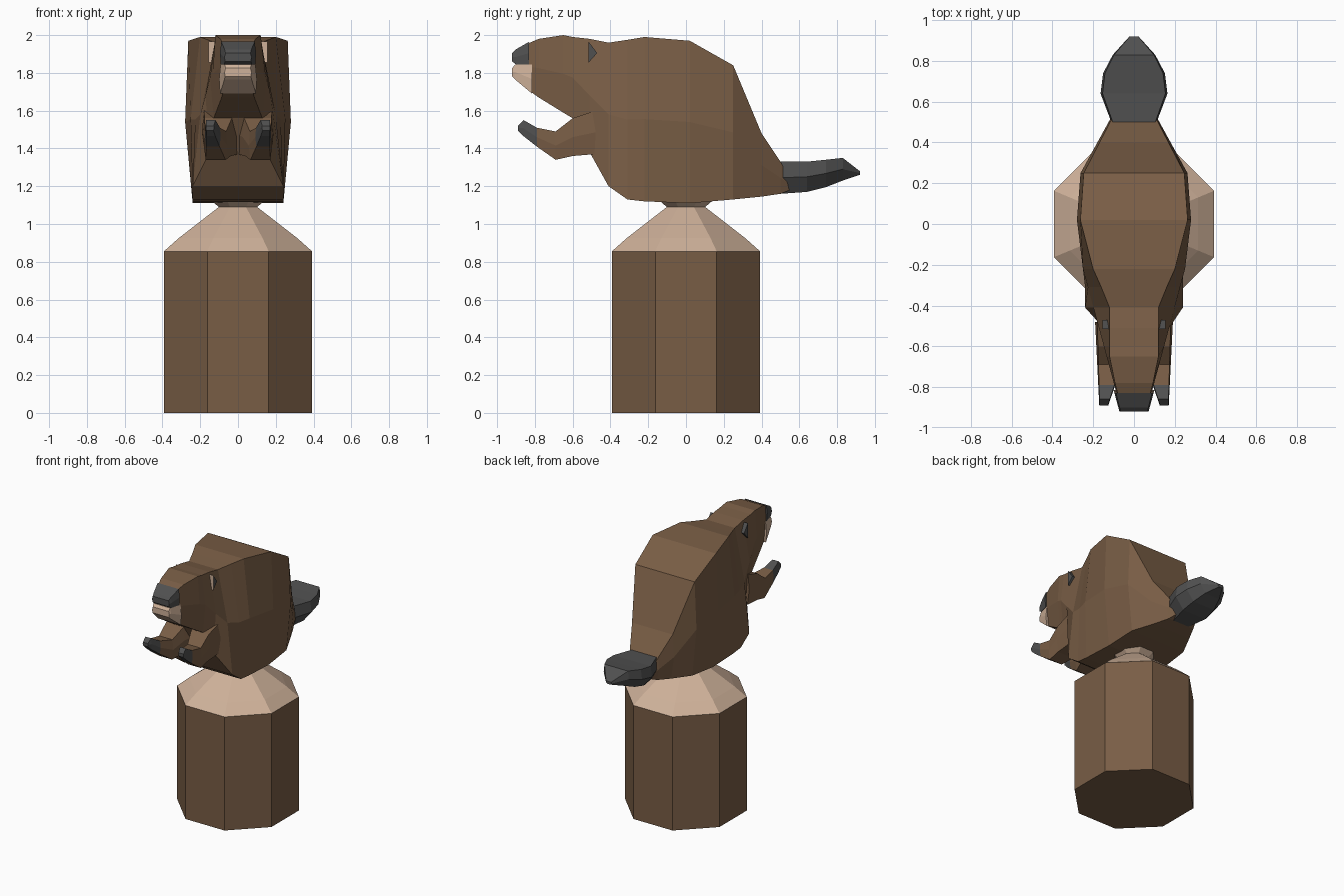
import bpy, bmesh, math

cube = bpy.data.objects.get("Cube")
if cube:
    bpy.data.objects.remove(cube, do_unlink=True)


def material(name, red, green, blue):
    mat = bpy.data.materials.new(name)
    mat.use_nodes = True
    colour = (red, green, blue, 1)
    mat.diffuse_color = colour
    mat.node_tree.nodes["Principled BSDF"].inputs["Base Color"].default_value = colour
    return mat


brown = material("brown", 0.19, 0.11, 0.06)
tan = material("tan", 0.62, 0.44, 0.32)
grey = material("dark grey", 0.08, 0.08, 0.08)


def loft(name, rings, materials, rule=None):
    """Skin a row of closed rings; the rule picks a material slot for each face."""
    bm = bmesh.new()
    loops = [[bm.verts.new(point) for point in ring] for ring in rings]
    for ring, following in zip(loops, loops[1:]):
        for i in range(len(ring)):
            bm.faces.new((ring[i - 1], ring[i], following[i], following[i - 1]))
    bm.faces.new(loops[0])
    bm.faces.new(loops[-1])
    bmesh.ops.recalc_face_normals(bm, faces=bm.faces)
    if rule:
        for face in bm.faces:
            face.material_index = rule(face)
    mesh = bpy.data.meshes.new(name)
    bm.to_mesh(mesh)
    bm.free()
    for mat in materials:
        mesh.materials.append(mat)
    obj = bpy.data.objects.new(name, mesh)
    bpy.context.collection.objects.link(obj)


def section(y, top, bottom, top_width, mid_width, bottom_width, centre=0):
    """Six-sided upright cross-section; the widths are measured from its centre."""
    middle = (top + bottom) / 2
    half = [(top_width, top), (mid_width, middle), (bottom_width, bottom)]
    right = [(centre + width, y, z) for width, z in half]
    left = [(centre - width, y, z) for width, z in reversed(half)]
    return right + left


def octagon(radius, z):
    angles = [math.tau * (i + 0.5) / 8 for i in range(8)]
    return [(radius * math.cos(a), radius * math.sin(a), z) for a in angles]


def head_taper(y):
    return 0.31 + 0.27 * y


def body_section(y, top, bottom):
    """Wedge-shaped head, broad flat back, and rump closing towards the tail."""
    width = min(head_taper(y), 0.28, 0.4 - 0.55 * y)
    neck = max(0.12, 0.3 + 0.45 * y)
    belly = 0.24 if -0.45 < y < 0.1 else width * 0.87
    return section(y, top, bottom, min(width * 0.94, neck), width, belly)


def snout_section(y, top, bottom):
    width = head_taper(y) + 0.01
    return section(y, top, bottom, width * 0.92, width, width * 0.95)


def tail_section(y, top, bottom):
    """Oval paddle outline, wide above and narrow below."""
    width = 0.165 * (1 - ((y - 0.66) / 0.28) ** 2)
    return section(y, top, bottom, width * 0.94, width, width * 0.6)


def arm_section(y, top, bottom, side):
    """Arm thinning towards the claws, with a nearly straight outer side."""
    width = 0.2 + 0.2 * y
    centre = side * (0.165 - width * 0.75)
    return section(y, top, bottom, width * 0.9, width, width * 0.85, centre)


# Gnawed stump: brown bark below, pale cut wood above
stump = [(0.425, 0), (0.425, 0.855), (0.34, 0.925), (0.11, 1.09), (0.16, 1.13)]
loft("stump", [octagon(radius, z) for radius, z in stump], [brown, tan],
     lambda face: int(face.calc_center_median().z > 0.86))

# Body and head in one skin, from snout to rump: y, top, bottom
body = [
    (-0.85, 1.95, 1.72), (-0.78, 1.98, 1.67), (-0.65, 2, 1.59), (-0.6, 1.99, 1.56),
    (-0.51, 1.98, 1.38), (-0.41, 1.96, 1.2), (-0.31, 1.975, 1.13), (-0.22, 1.99, 1.12),
    (0.02, 1.97, 1.11), (0.25, 1.84, 1.13), (0.4, 1.48, 1.145), (0.5, 1.33, 1.16),
    (0.55, 1.24, 1.18),
]
loft("body", [body_section(*station) for station in body], [brown])

# Nose and pale muzzle
nose = [(-0.83, 1.965, 1.845), (-0.9, 1.925, 1.845), (-0.92, 1.905, 1.86)]
loft("nose", [snout_section(*station) for station in nose], [grey])
muzzle = [(-0.815, 1.845, 1.69), (-0.905, 1.845, 1.765), (-0.92, 1.825, 1.78)]
loft("muzzle", [snout_section(*station) for station in muzzle], [tan])

# Paddle tail
tail = [(0.5, 1.33, 1.16), (0.64, 1.33, 1.17), (0.74, 1.34, 1.195),
        (0.83, 1.35, 1.23), (0.92, 1.28, 1.26)]
loft("tail", [tail_section(*station) for station in tail], [grey])

# Arms with grey claws, and eyes with a pale front edge
arm = [(-0.48, 1.6, 1.37), (-0.6, 1.56, 1.36), (-0.69, 1.49, 1.34),
       (-0.79, 1.51, 1.41), (-0.86, 1.55, 1.465), (-0.89, 1.52, 1.495)]
eye = [(-0.515, 1.965), (-0.47, 1.905), (-0.515, 1.855)]
for side, label in ((1, "left"), (-1, "right")):
    loft(label + "_arm", [arm_section(*station, side) for station in arm], [brown, grey],
         lambda face: int(face.calc_center_median().y < -0.8))
    loft(label + "_eye", [[(side * x, y, z) for y, z in eye] for x in (0.11, 0.155)],
         [grey, tan], lambda face: int(face.normal.y < -0.9))
